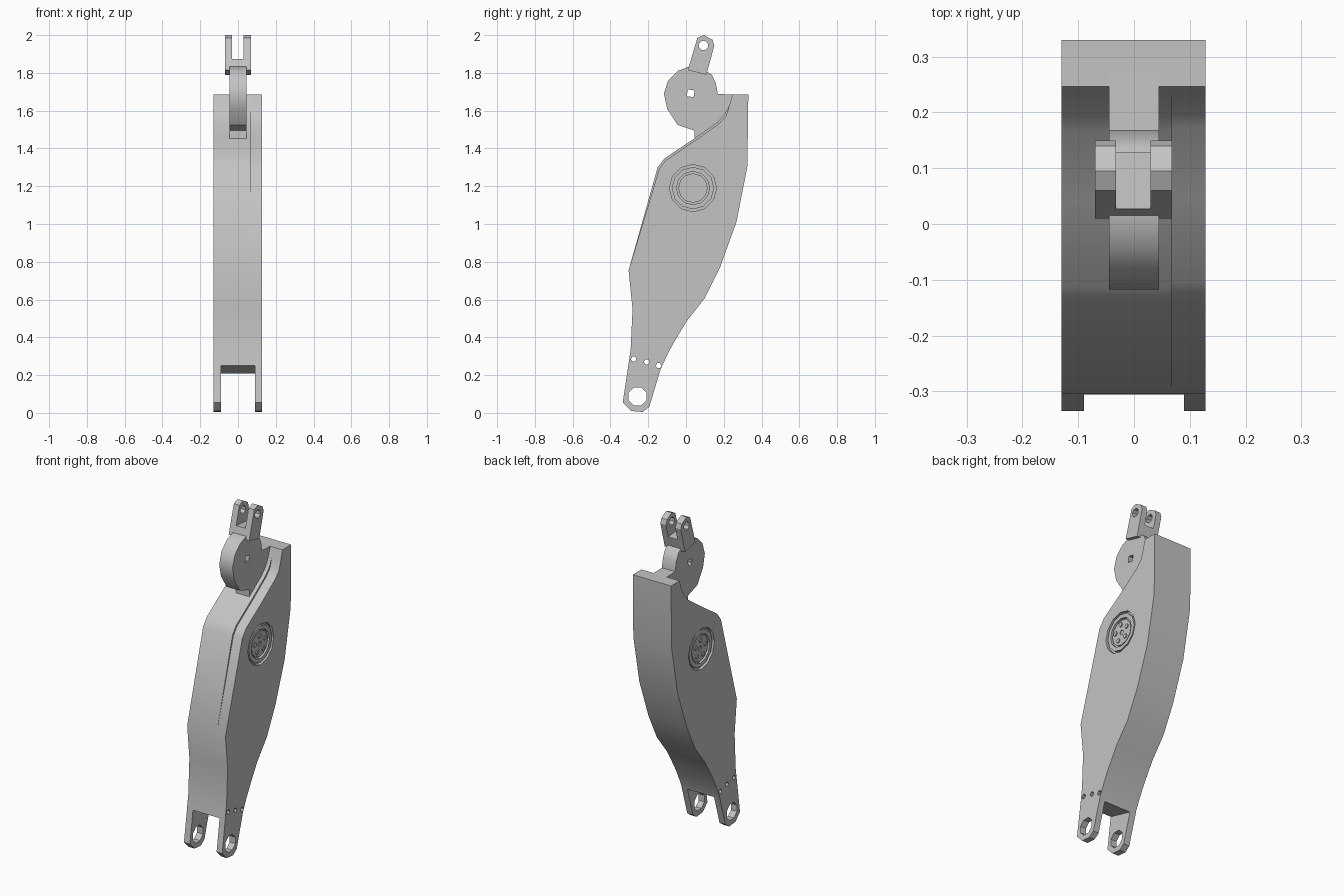
import bpy, bmesh, math

if "Cube" in bpy.data.objects:
    bpy.data.objects.remove(bpy.data.objects["Cube"])

grey = bpy.data.materials.new("light grey metal")
grey.use_nodes = True
grey.diffuse_color = (0.55, 0.55, 0.55, 1)
grey.node_tree.nodes["Principled BSDF"].inputs["Base Color"].default_value = (0.55, 0.55, 0.55, 1)


def prism(name, outline, x0, x1):
    """Extrude a (y, z) outline from x0 to x1."""
    bm = bmesh.new()
    a = [bm.verts.new((x0, y, z)) for y, z in outline]
    b = [bm.verts.new((x1, y, z)) for y, z in outline]
    bm.faces.new(a)
    bm.faces.new(b)
    n = len(a)
    for i in range(n):
        j = (i + 1) % n
        bm.faces.new((a[i], a[j], b[j], b[i]))
    bmesh.ops.recalc_face_normals(bm, faces=bm.faces)
    mesh = bpy.data.meshes.new(name)
    bm.to_mesh(mesh)
    bm.free()
    mesh.materials.append(grey)
    ob = bpy.data.objects.new(name, mesh)
    bpy.context.collection.objects.link(ob)
    return ob


def ngon(y, z, r, sides, turn=0.0):
    return [(y + r * math.cos(turn + 2 * math.pi * i / sides),
             z + r * math.sin(turn + 2 * math.pi * i / sides)) for i in range(sides)]


def activate(ob):
    bpy.ops.object.select_all(action='DESELECT')
    ob.select_set(True)
    bpy.context.view_layer.objects.active = ob


def cut(ob, outline, x0, x1):
    """Subtract a prism from an object."""
    cutter = prism("cutter", outline, x0, x1)
    cutter.hide_render = True
    mod = ob.modifiers.new("cut", 'BOOLEAN')
    mod.operation = 'DIFFERENCE'
    mod.solver = 'EXACT'
    mod.object = cutter
    activate(ob)
    bpy.ops.object.modifier_apply(modifier=mod.name)
    bpy.data.objects.remove(cutter)


def smooth(ob, angle=28):
    activate(ob)
    bpy.ops.object.shade_smooth_by_angle(angle=math.radians(angle))


# Arm outline: back edge downward, lug end, then front edge upward
back_edge = [(.33, 1.685), (.325, 1.305), (.267, 1.01), (.18, .77), (.098, .605),
             (.003, .485), (-.06, .38), (-.098, .31)]
lug_end = [(-.135, .23), (-.195, .03), (-.23, .005), (-.29, .01), (-.335, .055)]
front_edge = [(-.293, .335), (-.283, .55), (-.304, .754), (-.15, 1.3), (-.114, 1.347),
              (.04, 1.45), (.167, 1.54), (.204, 1.58), (.23, 1.63), (.246, 1.685)]
outline = back_edge + lug_end + front_edge
# The cover's upper front edge sits slightly behind the main body
inset = [(y + .008, z - .008) if 1.2 < z < 1.6 else (y, z) for y, z in front_edge]
cover_outline = back_edge + lug_end + inset

body = prism("arm_body", outline, -.13, .068)
cover = prism("arm_side_cover", cover_outline, .068, .128)

HUB_Y, HUB_Z = .037, 1.19
fork_gap = [(-.5, -.1), (.1, -.1), (.1, .145), (-.5, .30)]
for part in (body, cover):
    # Fork gap, pin hole and screw holes
    cut(part, fork_gap, -.09, .09)
    cut(part, ngon(-.257, .087, .052, 8, math.pi / 8), -.3, .3)
    for y, z in ((-.277, .285), (-.208, .27), (-.145, .25)):
        cut(part, ngon(y, z, .015, 6), -.3, .3)
# Round recess on each side for the pivot
cut(body, ngon(HUB_Y, HUB_Z, .125, 12), -.3, -.112)
cut(cover, ngon(HUB_Y, HUB_Z, .125, 12), .11, .3)
smooth(body)
smooth(cover)

# Pivot hub on each side: ring, centre disc and small bolts
for side, label in ((-1, "right"), (1, "left")):
    ring = prism(label + "_hub_ring", ngon(HUB_Y, HUB_Z, .112, 12), side * .105, side * .125)
    cut(ring, ngon(HUB_Y, HUB_Z, .088, 12), -.3, .3)
    disc = prism(label + "_hub_disc", ngon(HUB_Y, HUB_Z, .078, 12), side * .105, side * .12)
    cut(disc, ngon(HUB_Y, HUB_Z, .016, 6), side * .115, side * .3)
    for i in range(5):
        a = 2 * math.pi * i / 5 + .4
        prism(label + "_hub_bolt", ngon(HUB_Y + .05 * math.cos(a), HUB_Z + .05 * math.sin(a), .014, 6),
              side * .115, side * .126)

# Web joining the arm to the top disc
prism("disc_web", [(.045, 1.42), (.045, 1.56), (.1, 1.69), (.27, 1.685), (.27, 1.5), (.2, 1.42)],
      -.045, .045)

# Top disc with square hole
disc_rim = [(.168, 1.69), (.158, 1.745), (.137, 1.79), (.075, 1.828), (.02, 1.835), (-.045, 1.81),
            (-.095, 1.76), (-.117, 1.69), (-.1, 1.61), (-.045, 1.525), (.045, 1.495), (.168, 1.56)]
disc = prism("top_disc", disc_rim, -.045, .045)
cut(disc, ngon(.025, 1.692, .026, 4, .62), -.3, .3)
smooth(disc, 35)

# Forked clevis on top of the disc
clevis = prism("top_clevis", [(.01, 1.815), (.06, 1.985), (.095, 2.0), (.14, 1.975), (.15, 1.945),
                              (.108, 1.79)], -.07, .068)
cut(clevis, [(-.1, 1.885), (.3, 1.85), (.3, 2.2), (-.1, 2.2)], -.032, .03)
cut(clevis, ngon(.093, 1.945, .026, 8, math.pi / 8), -.3, .3)
